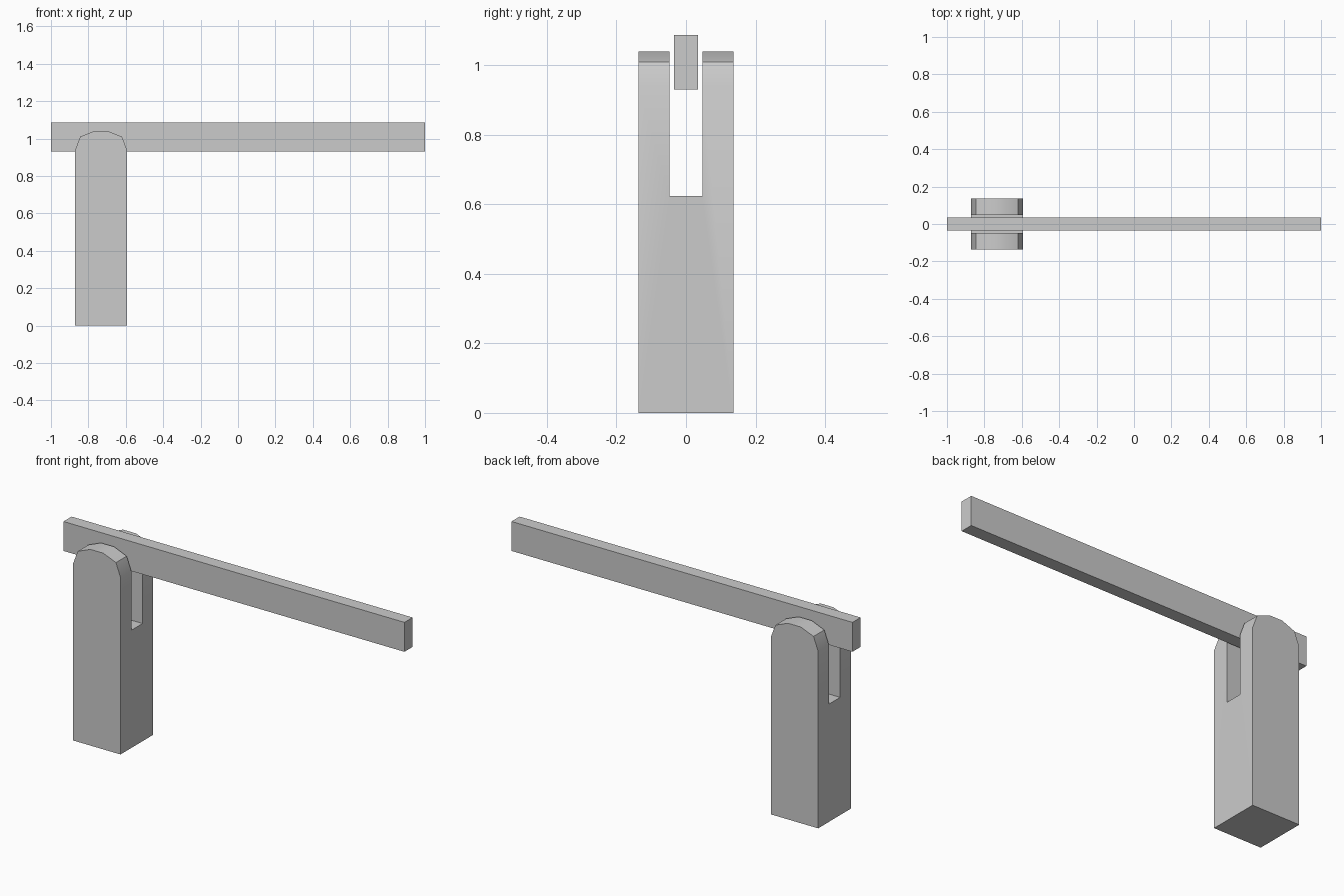
import bpy, bmesh

if "Cube" in bpy.data.objects:
    bpy.data.objects.remove(bpy.data.objects["Cube"])


def prism(name, profile, y0, y1):
    """Extrude an x-z outline along y."""
    bm = bmesh.new()
    face = bm.faces.new([bm.verts.new((x, y0, z)) for x, z in profile])
    ext = bmesh.ops.extrude_face_region(bm, geom=[face])
    verts = [v for v in ext["geom"] if isinstance(v, bmesh.types.BMVert)]
    bmesh.ops.translate(bm, verts=verts, vec=(0, y1 - y0, 0))
    bmesh.ops.recalc_face_normals(bm, faces=bm.faces)
    mesh = bpy.data.meshes.new(name)
    bm.to_mesh(mesh)
    bm.free()
    obj = bpy.data.objects.new(name, mesh)
    bpy.context.collection.objects.link(obj)
    return obj


def rect(x0, x1, z0, z1):
    return [(x0, z0), (x1, z0), (x1, z1), (x0, z1)]


# Post with a faceted round head
cx = -0.732
half = [(0.139, 0), (0.139, 0.938), (0.112, 1.01), (0.038, 1.04)]
outline = [(cx + x, z) for x, z in half] + [(cx - x, z) for x, z in reversed(half)]
post = prism("forked_post", outline, -0.137, 0.137)

# Slot through the upper post
cutter = prism("slot_cutter", rect(-1, -0.45, 0.624, 1.2), -0.047, 0.047)
cutter.hide_render = True
cut = post.modifiers.new("slot", "BOOLEAN")
cut.operation = "DIFFERENCE"
cut.solver = "EXACT"
cut.object = cutter
bpy.context.view_layer.objects.active = post
post.select_set(True)
bpy.ops.object.modifier_apply(modifier=cut.name)
bpy.data.objects.remove(cutter)
bpy.ops.object.shade_smooth_by_angle(angle=0.6)

# Long bar lying in the slot
prism("lever_bar", rect(-1, 1, 0.931, 1.087), -0.034, 0.034)
